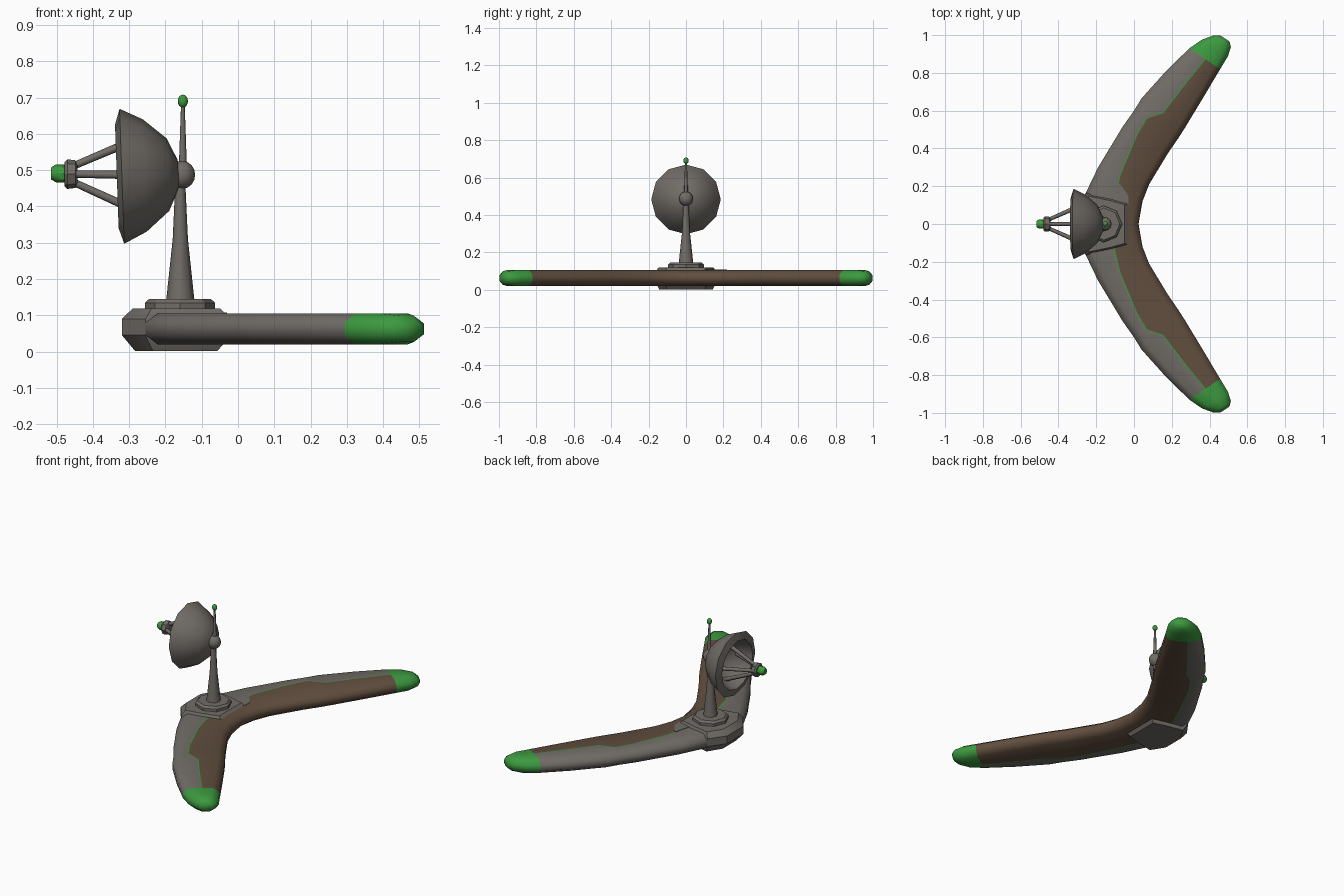
import bpy, bmesh, math
from mathutils import Vector

if "Cube" in bpy.data.objects:
    bpy.data.objects.remove(bpy.data.objects["Cube"])


def material(name, rgb):
    m = bpy.data.materials.new(name)
    m.diffuse_color = (*rgb, 1)
    m.use_nodes = True
    m.node_tree.nodes["Principled BSDF"].inputs["Base Color"].default_value = m.diffuse_color
    return m


GREY = material("warm_grey", (0.165, 0.15, 0.135))
BROWN = material("brown", (0.12, 0.077, 0.049))
GREEN = material("green", (0.045, 0.32, 0.05))


def finish(name, bm, mats, angle=40):
    bmesh.ops.remove_doubles(bm, verts=bm.verts, dist=1e-5)
    bmesh.ops.recalc_face_normals(bm, faces=bm.faces)
    me = bpy.data.meshes.new(name)
    bm.to_mesh(me)
    bm.free()
    for m in mats:
        me.materials.append(m)
    ob = bpy.data.objects.new(name, me)
    bpy.context.collection.objects.link(ob)
    bpy.ops.object.select_all(action='DESELECT')
    ob.select_set(True)
    bpy.context.view_layer.objects.active = ob
    bpy.ops.object.shade_smooth_by_angle(angle=math.radians(angle))
    return ob


def loft(name, rings, mats, rule=lambda i, j: 0, angle=40):
    """Skin closed rings of points, capping both ends."""
    bm = bmesh.new()
    vs = [[bm.verts.new(p) for p in r] for r in rings]
    n = len(rings[0])
    for i in range(len(vs) - 1):
        for j in range(n):
            k = (j + 1) % n
            f = bm.faces.new((vs[i][j], vs[i][k], vs[i + 1][k], vs[i + 1][j]))
            f.material_index = rule(i, j)
    for i, r in ((0, vs[0]), (len(vs) - 2, vs[-1])):
        bm.faces.new(r).material_index = rule(i, 0)
    return finish(name, bm, mats, angle)


def lathe(name, profile, origin, axis, sides, mat, angle=40):
    """Turn (radius, distance) pairs around an axis."""
    q = Vector(axis).to_track_quat('Z', 'Y')
    o = Vector(origin)
    rings = []
    for r, t in profile:
        r = max(r, 0.0005)
        rings.append([o + q @ Vector((r * math.cos(a), r * math.sin(a), t))
                      for a in (2 * math.pi * k / sides for k in range(sides))])
    return loft(name, rings, [mat], angle=angle)


# Curved wing: outer edge, inner edge, top and bottom colour split, half height
MID = 0.0625
stations = [
    ((-0.262, 0.0), (0.024, 0.0), 0.48, 0.32, 0.0425),
    ((-0.255, 0.165), (0.045, 0.12), 0.50, 0.32, 0.0425),
    ((-0.19, 0.30), (0.08, 0.21), 0.42, 0.32, 0.0425),
    ((-0.06, 0.515), (0.18, 0.375), 0.30, 0.25, 0.0425),
    ((0.0, 0.60), (0.235, 0.455), 0.27, 0.25, 0.0425),
    ((0.04, 0.665), (0.27, 0.51), 0.48, 0.36, 0.0425),
    ((0.17, 0.81), (0.37, 0.675), 0.49, 0.36, 0.0425),
    ((0.293, 0.93), (0.456, 0.82), 0.50, 0.36, 0.0425),
    ((0.36, 0.976), (0.498, 0.89), 0.50, 0.4, 0.0425),
    ((0.42, 0.998), (0.513, 0.937), 0.50, 0.4, 0.036),
    ((0.457, 0.998), (0.505, 0.967), 0.50, 0.4, 0.02),
]
TIP = 7


def section(st, side):
    o, i, f, fb, h = st
    o, i = Vector(o), Vector(i)
    w = (i - o).length
    b, g, r = min(0.035, 0.3 * w), min(0.006, 0.06 * w), 0.4 * h
    pts = [(0, -r), (0, r), (b, h), (f * w, h), (f * w + g, h), (w - b, h),
           (w, r), (w, -r), (w - b, -h), (fb * w + g, -h), (fb * w, -h), (b, -h)]
    out = []
    for d, z in pts:
        p = o.lerp(i, d / w)
        out.append((p.x, p.y * side, MID + z))
    return out


rings = [section(s, -1) for s in reversed(stations[1:])] + [section(s, 1) for s in stations]
centre = len(stations) - 1


def wing_colour(i, j):
    if i >= centre + TIP or i < centre - TIP:
        return 2
    return 2 if j in (3, 9) else 1 if 4 <= j <= 8 else 0


loft("curved_wing", rings, [GREY, BROWN, GREEN], wing_colour, 60)

# Sleeve around the bend of the wing
half = [(-0.32, 0.075), (-0.255, 0.165), (-0.12, 0.14), (-0.02, 0.115)]
outline = half + [(x, -y) for x, y in reversed(half)]


def shrunk(d, z):
    cx, hx, hy = -0.17, 0.15, 0.165
    return [(cx + (x - cx) * (1 - d / hx), y * (1 - d * 0.6 / hy), z) for x, y in outline]


loft("centre_sleeve", [shrunk(0.036, 0.002), shrunk(0.0, 0.045), shrunk(0.0, 0.09),
                       shrunk(0.03, 0.119)], [GREY], angle=35)

# Small grey patch beside the sleeve
patch = [(-0.11, 0.12), (-0.085, 0.22), (-0.068, 0.205), (-0.03, 0.15), (-0.03, 0.10)]
loft("wing_patch", [[(x, y, z) for x, y in patch] for z in (0.102, 0.107)], [GREY])

# Pedestal, mast and antenna
UP = (0, 0, 1)
lathe("pedestal", [(0.097, 0.11), (0.097, 0.134), (0.085, 0.145)],
      (-0.16, 0, 0), UP, 8, GREY, 30)
lathe("mast", [(0.039, 0.14), (0.021, 0.31), (0.014, 0.46)], (-0.159, 0, 0), UP, 8, GREY, 50)
lathe("antenna", [(0.013, 0.46), (0.010, 0.54), (0.005, 0.685)], (-0.152, 0, 0), UP, 8, GREY, 50)


def ball(name, centre, rx, rz, mat):
    prof = [(rx * math.sin(math.pi * k / 8), -rz * math.cos(math.pi * k / 8)) for k in range(9)]
    lathe(name, prof, centre, UP, 12, mat, 60)


ball("pivot_ball", (-0.155, 0, 0.487), 0.037, 0.039, GREY)
ball("antenna_tip", (-0.152, 0, 0.69), 0.014, 0.018, GREEN)

# Dish: back shell, lip and hollow front
facing = Vector((-1, 0, -0.035))
dish = [(0.0, -0.16), (0.04, -0.155), (0.10, -0.127), (0.155, -0.063), (0.186, 0.0),
        (0.143, 0.014), (0.125, -0.04), (0.085, -0.09), (0.04, -0.118), (0.0, -0.125)]
lathe("dish", dish, (-0.32, 0, 0.483), facing, 12, GREY, 40)

# Feed horn held by four struts
HZ = 0.489
for k in range(4):
    a = k * math.pi / 2
    c, s = math.cos(a), math.sin(a)
    start = Vector((-0.25, 0.112 * c, HZ - 0.003 + 0.112 * s))
    end = Vector((-0.45, 0.024 * c, HZ + 0.024 * s))
    lathe("feed_strut", [(0.012, 0), (0.010, (end - start).length)], start, end - start, 8, GREY, 50)
OUT = (-1, 0, 0)
lathe("feed_collar", [(0.026, 0.0), (0.038, 0.006), (0.041, 0.028), (0.033, 0.036)],
      (-0.442, 0, HZ), OUT, 8, GREY, 30)
lathe("feed_tip", [(0.025, 0.0), (0.025, 0.025), (0.016, 0.04)],
      (-0.476, 0, HZ + 0.002), OUT, 8, GREEN, 40)
